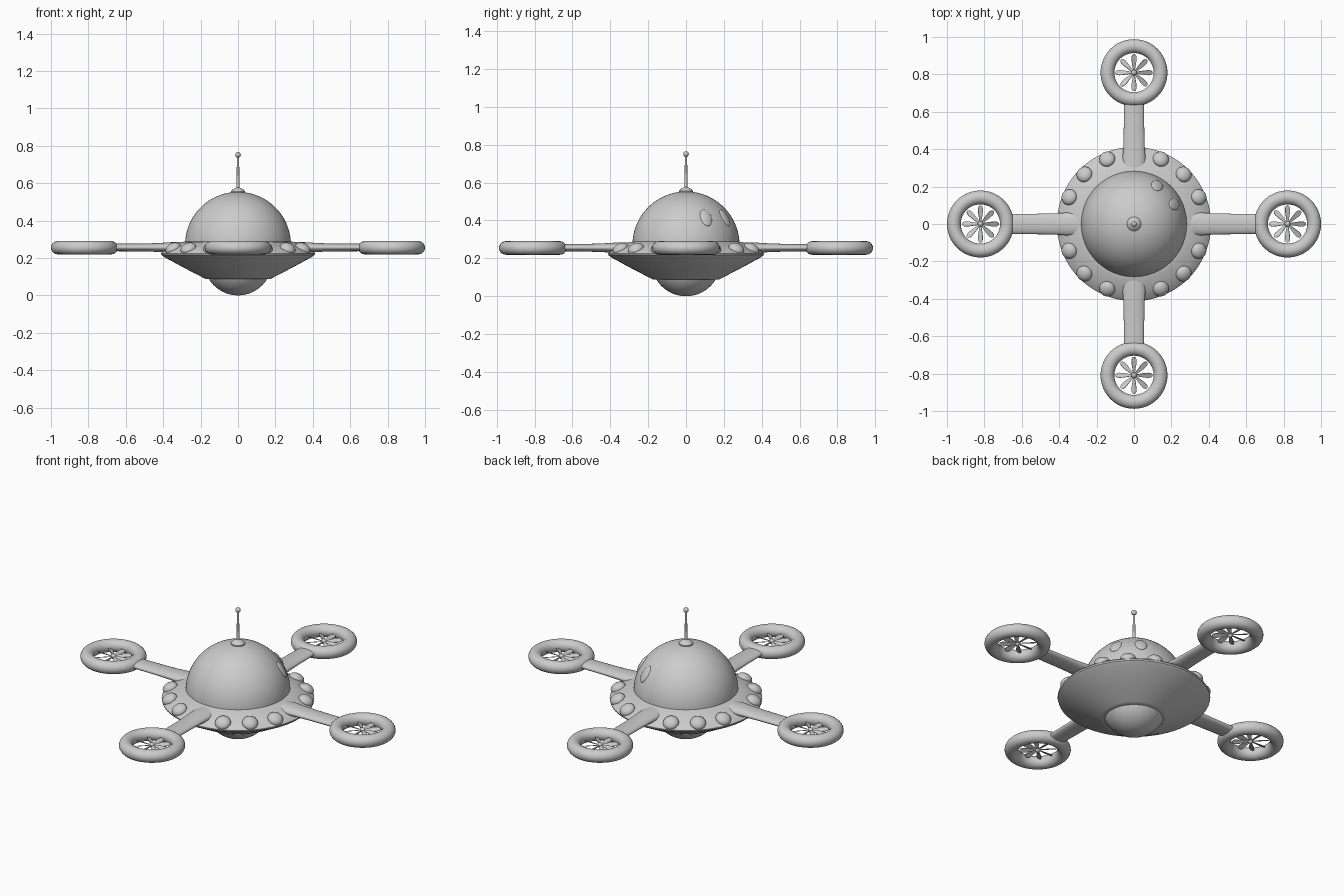
import bpy, bmesh
from math import pi, sin, cos, radians, sqrt
from mathutils import Matrix, Vector

if "Cube" in bpy.data.objects:
    bpy.data.objects.remove(bpy.data.objects["Cube"])


def finish(bm, name, angle=35):
    bmesh.ops.recalc_face_normals(bm, faces=bm.faces)
    me = bpy.data.meshes.new(name)
    bm.to_mesh(me)
    bm.free()
    ob = bpy.data.objects.new(name, me)
    bpy.context.collection.objects.link(ob)
    bpy.ops.object.select_all(action='DESELECT')
    ob.select_set(True)
    bpy.context.view_layer.objects.active = ob
    bpy.ops.object.shade_smooth_by_angle(angle=radians(angle))
    return ob


def lathe(name, profile, segs=64, angle=35):
    """Spin an (r, z) profile around the z axis."""
    bm = bmesh.new()
    vs = [bm.verts.new((r, 0, z)) for r, z in profile]
    es = [bm.edges.new(p) for p in zip(vs, vs[1:])]
    bmesh.ops.spin(bm, geom=vs + es, cent=(0, 0, 0), axis=(0, 0, 1),
                   angle=2 * pi, steps=segs, use_merge=True)
    bmesh.ops.remove_doubles(bm, verts=bm.verts, dist=1e-5)
    return finish(bm, name, angle)


def arc(r, cz, a0, a1, n):
    return [(max(0, r * cos(a)), cz + r * sin(a))
            for a in (radians(a0 + (a1 - a0) * i / n) for i in range(n + 1))]


def ellipsoid(name, loc, size, yaw, pitch):
    """Flattened ball: local x points outward, tilted up by pitch."""
    bm = bmesh.new()
    bmesh.ops.create_uvsphere(bm, u_segments=24, v_segments=16, radius=1)
    m = (Matrix.Translation(loc) @ Matrix.Rotation(yaw, 4, 'Z')
         @ Matrix.Rotation(-pitch, 4, 'Y') @ Matrix.Diagonal((*size, 1)))
    bm.transform(m)
    return finish(bm, name)


# Saucer body, cabin dome and belly dome
lathe("saucer_body", [(0, 0.088), (0.172, 0.088), (0.182, 0.092), (0.29, 0.148),
                      (0.395, 0.205), (0.41, 0.217), (0.412, 0.225), (0.405, 0.234),
                      (0.36, 0.258), (0.30, 0.285), (0.27, 0.29), (0, 0.29)])
lathe("cabin_dome", arc(0.283, 0.27, 0, 90, 24))
lathe("belly_dome", arc(0.183, 0.183, -90, -28, 16))

# Antenna on the dome top
lathe("antenna_base", [(0.038, 0.545), (0.038, 0.556), (0.03, 0.566),
                       (0.014, 0.574), (0.008, 0.577), (0, 0.577)], 32)
lathe("antenna_rod", [(0.008, 0.57), (0.006, 0.745)], 16)
lathe("antenna_ball", arc(0.015, 0.751, -90, 90, 12), 24)

# Oval portholes on the dome
elev = radians(31)
for i, deg in enumerate((26, 59)):
    a = radians(deg)
    d = Vector((cos(a) * cos(elev), sin(a) * cos(elev), sin(elev)))
    ellipsoid(f"porthole_{i + 1}", Vector((0, 0, 0.27)) + d * 0.279,
              (0.012, 0.033, 0.05), a, elev)

# Round lamps on the saucer rim, three between each pair of arms
for i in range(16):
    if i % 4:
        a = i * pi / 8
        ellipsoid(f"rim_lamp_{i}", (0.375 * cos(a), 0.375 * sin(a), 0.25),
                  (0.029, 0.043, 0.043), a, radians(62))


def arm(name, end, m):
    """Flattened tapering tube reaching out along x."""
    bm = bmesh.new()
    rings = []
    for x, w, h in ((0.25, 0.062, 0.029), (0.36, 0.061, 0.028), (0.42, 0.057, 0.024),
                    (0.50, 0.055, 0.021), (end, 0.053, 0.02)):
        ring = []
        for k in range(32):
            c, s = cos(k * pi / 16), sin(k * pi / 16)
            ring.append(bm.verts.new((x, w * c, 0.256 + h * s)))
        rings.append(ring)
    for r0, r1 in zip(rings, rings[1:]):
        for k in range(32):
            bm.faces.new((r0[k], r0[k - 1], r1[k - 1], r1[k]))
    bm.faces.new(rings[0])
    bm.faces.new(rings[-1])
    bm.transform(m)
    finish(bm, name)


def rotor_ring(name, loc):
    ob = lathe(name, [(0.142 + r, z) for r, z in
                      ((0.037 * cos(k * pi / 10), 0.036 * sin(k * pi / 10))
                       for k in range(21))], 48)
    ob.location = loc


def propeller(name, loc):
    """Hub with eight pitched petal blades."""
    bm = bmesh.new()
    half = ((0.008, 0.004), (0.03, 0.008), (0.06, 0.013), (0.08, 0.0145),
            (0.093, 0.011), (0.099, 0.004))
    outline = [(x, y) for x, y in half] + [(x, -y) for x, y in reversed(half)]
    for k in range(8):
        m = Matrix.Rotation(k * pi / 4, 4, 'Z') @ Matrix.Rotation(radians(25), 4, 'X')
        low = [bm.verts.new(m @ Vector((x, y, -0.002))) for x, y in outline]
        top = [bm.verts.new(m @ Vector((x, y, 0.002))) for x, y in outline]
        bm.faces.new(low)
        bm.faces.new(top)
        for j in range(len(low)):
            bm.faces.new((low[j - 1], low[j], top[j], top[j - 1]))
    bmesh.ops.create_uvsphere(bm, u_segments=16, v_segments=10, radius=0.015)
    finish(bm, name).location = loc


# Four arms, each carrying a ringed propeller
for i, (side, dist) in enumerate((("right", 0.821), ("back", 0.809),
                                  ("left", 0.821), ("front", 0.809))):
    m = Matrix.Rotation(i * pi / 2, 4, 'Z')
    loc = m @ Vector((dist, 0, 0.255))
    arm(f"{side}_arm", dist - 0.15, m)
    rotor_ring(f"{side}_rotor_ring", loc)
    propeller(f"{side}_propeller", loc)
